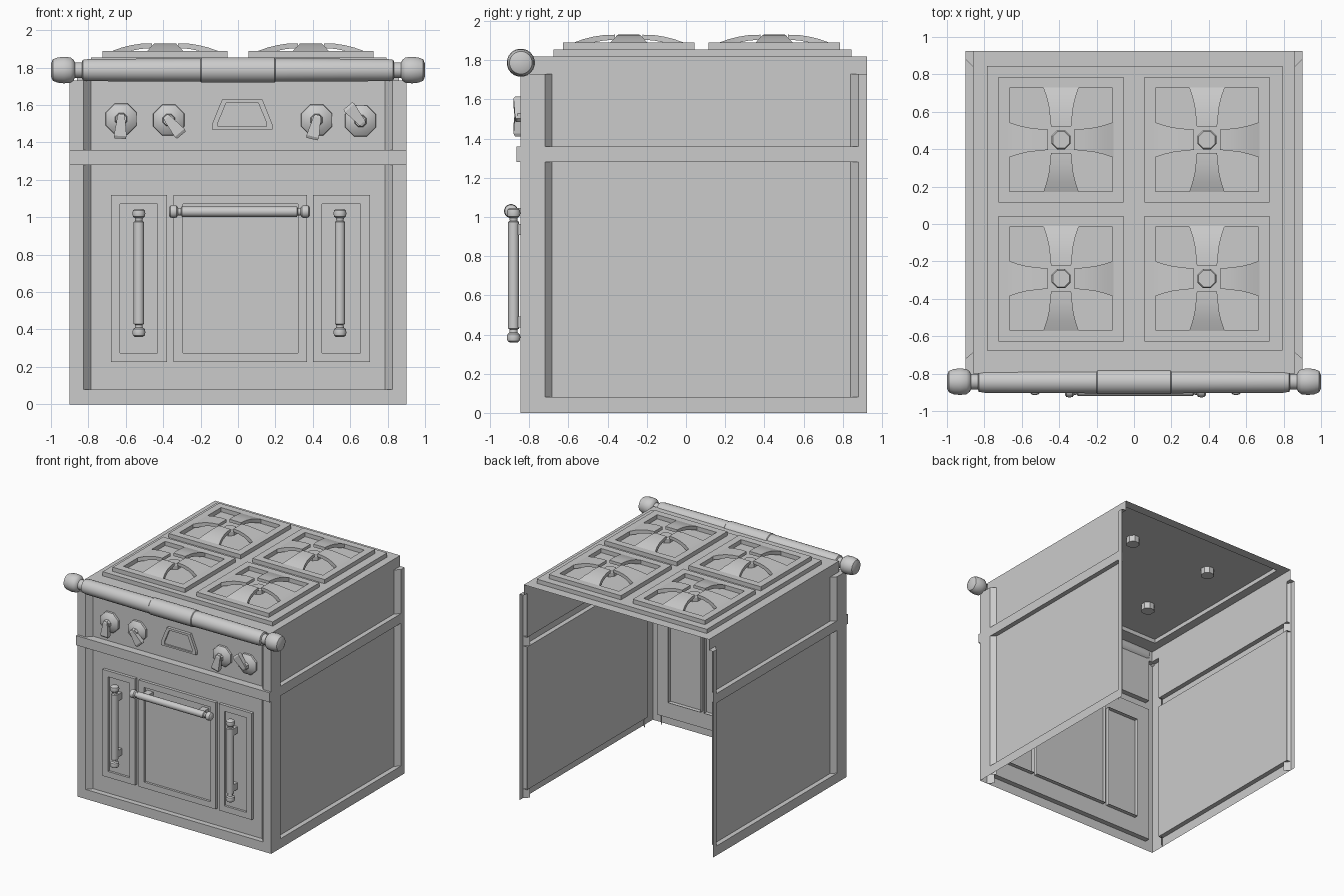
import bpy, bmesh
from math import sin, cos, pi, radians
from mathutils import Vector

if "Cube" in bpy.data.objects:
    bpy.data.objects.remove(bpy.data.objects["Cube"])


def loft(name, loops, closed=True, start=False, end=False, smooth=None):
    """Skin a list of equal-length point loops."""
    bm = bmesh.new()
    vs = [[bm.verts.new(p) for p in loop] for loop in loops]
    n = len(vs[0])
    for a, b in zip(vs, vs[1:]):
        for i in range(n if closed else n - 1):
            j = (i + 1) % n
            bm.faces.new((a[i], a[j], b[j], b[i]))
    if start:
        bm.faces.new(vs[0])
    if end:
        bm.faces.new(vs[-1])
    bmesh.ops.recalc_face_normals(bm, faces=bm.faces)
    me = bpy.data.meshes.new(name)
    bm.to_mesh(me)
    bm.free()
    if smooth:
        me.shade_smooth()
        me.set_sharp_from_angle(angle=radians(smooth))
    ob = bpy.data.objects.new(name, me)
    bpy.context.collection.objects.link(ob)
    return ob


def rect(x0, x1, y0, y1, z):
    return [(x0, y0, z), (x1, y0, z), (x1, y1, z), (x0, y1, z)]


def rect_front(x0, x1, z0, z1, y):
    return [(x0, y, z0), (x1, y, z0), (x1, y, z1), (x0, y, z1)]


def box(name, x0, x1, y0, y1, z0, z1):
    return loft(name, [rect(x0, x1, y0, y1, z0), rect(x0, x1, y0, y1, z1)], True, True, True)


def lathe(name, profile, origin, axis, n=16, smooth=40):
    """Turn (position, radius) pairs about the x, y or z axis."""
    loops = []
    for t, r in profile:
        loop = []
        for i in range(n):
            a = 2 * pi * (i + 0.5) / n
            u, v = r * cos(a), r * sin(a)
            p = {'x': (t, u, v), 'y': (u, t, v), 'z': (u, v, t)}[axis]
            loop.append(Vector(origin) + Vector(p))
        loops.append(loop)
    return loft(name, loops, True, True, True, smooth)


# --- body shell: thin sheets, open at the back and underneath
side = [(.9, 0), (.9, .08), (.86, .08), (.86, 1.28), (.9, 1.28), (.9, 1.36), (.86, 1.36), (.86, 1.82)]
for s, tag in ((-1, "left"), (1, "right")):
    loft(tag + "_side_panel", [[(s * x, y, z) for x, z in side] for y in (-.72, .88)], False)
    for y0, y1, part in ((-.80, -.72, "front"), (.88, .925, "back")):
        loft(f"{tag}_{part}_top_edge", [[(s * .86, y0, z), (s * .86, y1, z)] for z in (1.73, 1.82)], False)
    front_post = [(.785, -.80), (.825, -.845), (.9, -.845), (.9, -.72), (.86, -.685)]
    back_post = [(.86, .84), (.9, .88), (.9, .925)]
    for post, corner, part in ((front_post, (.86, -.80), "front"), (back_post, (.86, .925), "back")):
        loft(f"{tag}_{part}_post", [[(s * x, y, z) for x, y in post] for z in (0, 1.73)], False)
        loft(f"{tag}_{part}_post_cap", [[(s * x, y, 1.73) for x, y in post + [corner]]], True, True)

front = [(-.845, 0), (-.845, .08), (-.80, .08), (-.80, 1.28), (-.845, 1.28),
         (-.845, 1.36), (-.80, 1.36), (-.80, 1.82)]
loft("front_panel", [[(x, y, z) for y, z in front] for x in (-.83, .83)], False)
box("front_rail", -.9, .9, -.865, -.845, 1.28, 1.36)
for s in (-1, 1):
    loft("front_top_edge", [[(s * .83, -.80, z), (s * .86, -.80, z)] for z in (1.73, 1.82)], False)

# --- cooktop with raised plate
loft("cooktop", [rect(-.86, .86, -.80, .925, 1.82), rect(-.785, .795, -.675, .845, 1.82),
                 rect(-.785, .795, -.675, .845, 1.855)], end=True)
loft("cooktop_plate", [rect(-.785, .795, -.675, .845, 1.855)], end=True)

# --- four burners: square frame, four arched arms, octagonal cap
arm = [(.28, .095, 1.86, 1.89), (.23, .078, 1.872, 1.908), (.18, .066, 1.89, 1.92),
       (.13, .06, 1.90, 1.928), (.07, .054, 1.905, 1.93)]
for cx in (-.39, .39):
    for cy in (.45, -.292):
        o, i = .335, .276
        R = lambda h, z: rect(cx - h, cx + h, cy - h, cy + h, z)
        loft("burner_frame", [R(o, 1.855), R(o, 1.89), R(i, 1.89), R(i, 1.855)])
        for k in range(4):
            c, s = (1, 0, -1, 0)[k], (0, 1, 0, -1)[k]
            loops = [[(cx + c * r - s * w, cy + s * r + c * w, z)
                      for w, z in ((-h, zb), (h, zb), (h, zt), (-h, zt))] for r, h, zb, zt in arm]
            loft("burner_arm", loops, True, True, True, 40)
        lathe("burner_cap", [(1.80, .055), (1.89, .055), (1.90, .048)], (cx, cy, 0), 'z', 8, 30)

# --- oven doors: raised frame with a sunken panel
for x0, x1, name in ((-.68, -.38, "left_door"), (-.345, .37, "centre_door"), (.40, .705, "right_door")):
    F = lambda d, y: rect_front(x0 + d, x1 - d, .225 + d, 1.12 - d, y)
    loft(name, [F(0, -.765), F(0, -.825), F(.05, -.825), F(.05, -.806)], end=True)


def handle(name, lo, hi, origin, axis, r):
    """Bar with a ball-shaped knob at each end."""
    b = r * 1.27
    half = [(0, b * .6), (.008, b * .9), (.025, b), (.042, b * .9), (.05, b * .6), (.065, r * .7), (.07, r)]
    prof = [(lo + t, q) for t, q in half] + [(hi - t, q) for t, q in reversed(half)]
    lathe(name, prof, origin, axis, 16)


# --- door handles and their brackets
for x, name in ((-.53, "left"), (.545, "right")):
    handle(name + "_door_handle", .36, 1.045, (x, -.88, 0), 'z', .028)
    for z in (.465, .935):
        box(name + "_handle_bracket", x - .015, x + .015, -.88, -.80, z - .028, z + .028)
handle("centre_door_handle", -.37, .385, (0, -.893, 1.03), 'x', .028)
for x in (-.25, .265):
    box("centre_handle_bracket", x - .028, x + .028, -.893, -.80, 1.015, 1.045)

# --- towel bar along the top front edge
half = [(1.0, .035), (.99, .058), (.965, .068), (.93, .072), (.895, .068), (.878, .055), (.872, .042),
        (.835, .042), (.83, .055), (.80, .06), (.20, .063), (.195, .068)]
lathe("top_bar", [(-t, r) for t, r in half] + [(t, r) for t, r in reversed(half)],
      (0, -.843, 1.787), 'x', 20)

# --- control knobs: octagonal base with a flared lever
for x, z, ang in ((-.625, 1.525, -93), (-.37, 1.52, -50), (.42, 1.52, -103), (.655, 1.515, 130)):
    lathe("knob_base", [(-.80, .09), (-.815, .088), (-.832, .065), (-.842, .035), (-.86, .03)],
          (x, 0, z), 'y', 8, 30)
    c, s = cos(radians(ang)), sin(radians(ang))
    stations = [(-.028, .014, -.85, -.868), (-.015, .02, -.845, -.873),
                (.09, .034, -.84, -.88), (.105, .03, -.845, -.872)]
    loft("knob_lever", [[(x + c * r - s * w, y, z + s * r + c * w)
                         for w, y in ((-h, y0), (h, y0), (h, y1), (-h, y1))] for r, h, y0, y1 in stations],
         True, True, True)

# --- trapezoid badge plate between the knobs
plate = [(-.14, 1.47), (.185, 1.47), (.185, 1.495), (.13, 1.63), (-.085, 1.63), (-.14, 1.495)]
P = lambda f, y: [(.0225 + (x - .0225) * f, y, 1.54 + (z - 1.54) * f) for x, z in plate]
loft("centre_plate", [P(1, -.80), P(1, -.825), P(.8, -.825), P(.8, -.812)], end=True)
